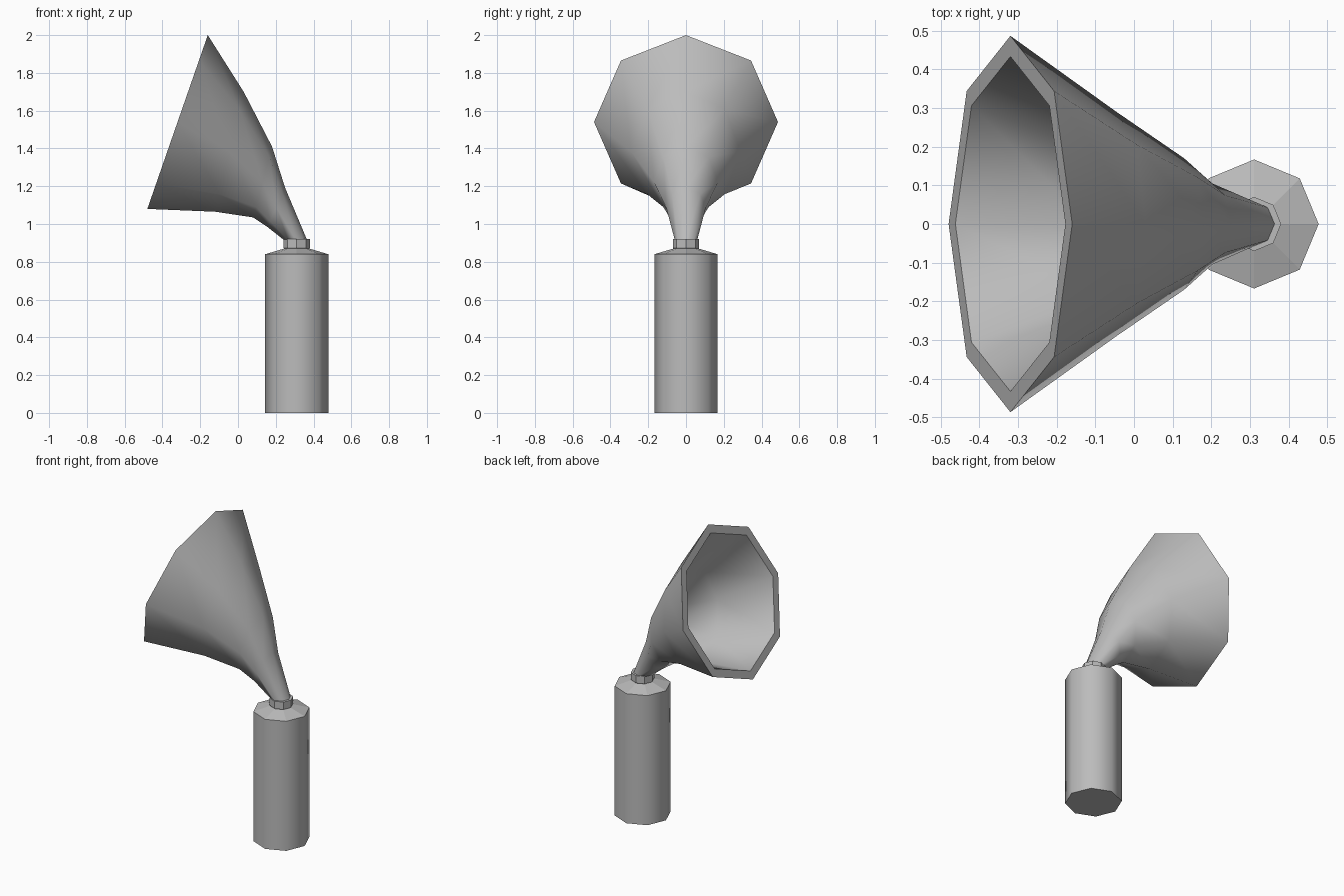
import bpy, bmesh
from math import cos, sin, pi, radians
from mathutils import Vector

cube = bpy.data.objects.get("Cube")
if cube:
    bpy.data.objects.remove(cube, do_unlink=True)

SIDES = 8
AXIS_X = 0.311

grey = bpy.data.materials.new("plain grey")
grey.use_nodes = True
grey.diffuse_color = (0.5, 0.5, 0.5, 1)
bsdf = grey.node_tree.nodes["Principled BSDF"]
bsdf.inputs["Base Color"].default_value = (0.5, 0.5, 0.5, 1)
bsdf.inputs["Roughness"].default_value = 0.6


def loft(name, rings, smooth_angle):
    """Skin octagonal rings given as (centre, half axis u, half axis v), capping both ends."""
    bm = bmesh.new()
    loops = []
    for centre, u, v in rings:
        angles = [2 * pi * i / SIDES for i in range(SIDES)]
        loops.append([bm.verts.new(centre + u * cos(a) + v * sin(a)) for a in angles])
    for a, b in zip(loops, loops[1:]):
        for i in range(SIDES):
            j = (i + 1) % SIDES
            bm.faces.new((a[i], a[j], b[j], b[i]))
    bm.faces.new(loops[0])
    bm.faces.new(loops[-1])
    bmesh.ops.recalc_face_normals(bm, faces=bm.faces)
    mesh = bpy.data.meshes.new(name)
    bm.to_mesh(mesh)
    bm.free()
    mesh.materials.append(grey)
    obj = bpy.data.objects.new(name, mesh)
    bpy.context.collection.objects.link(obj)
    if smooth_angle:
        bpy.ops.object.select_all(action="DESELECT")
        obj.select_set(True)
        bpy.context.view_layer.objects.active = obj
        bpy.ops.object.shade_smooth_by_angle(angle=radians(smooth_angle))
    return obj


def upright(radius, z):
    return Vector((AXIS_X, 0, z)), Vector((radius, 0, 0)), Vector((0, radius, 0))


# Handle, sloped shoulder and collar
loft("handle", [upright(0.167, 0), upright(0.167, 0.84)], 50)
loft("shoulder", [upright(0.167, 0.84), upright(0.06, 0.872)], 0)
loft("collar", [upright(0.06, 0.86), upright(0.07, 0.875), upright(0.07, 0.92)], 0)

# Horn sections: lower point (x, z), upper point (x, z), half width
sections = [
    ((0.25, 0.91), (0.368, 0.91), 0.058),
    ((0.155, 0.985), (0.25, 1.19), 0.105),
    ((0.08, 1.035), (0.18, 1.41), 0.17),
    ((-0.12, 1.065), (0.03, 1.70), 0.29),
    ((-0.48, 1.08), (-0.16, 2.0), 0.487),
]
outer = []
for (x0, z0), (x1, z1), width in sections:
    low, high = Vector((x0, 0, z0)), Vector((x1, 0, z1))
    outer.append(((low + high) / 2, (high - low) / 2, Vector((0, width, 0))))

# Inner wall returns from the mouth down to the throat
inner = [(c, u * 0.89, v * 0.89) for c, u, v in reversed(outer[1:])]
loft("horn", outer + inner, 50)
